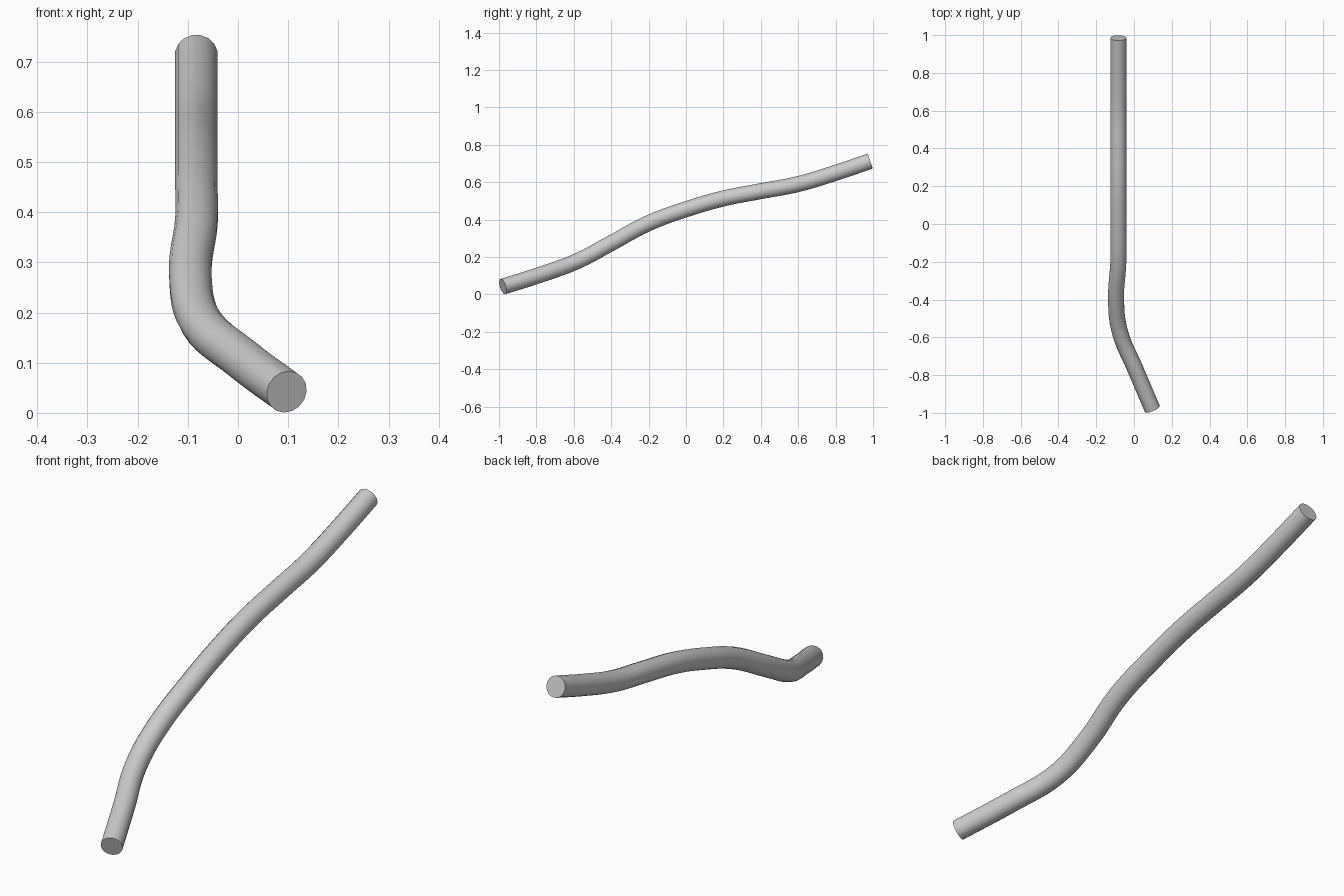
import bpy

if "Cube" in bpy.data.objects:
    bpy.data.objects.remove(bpy.data.objects["Cube"])

# Centreline of the bent rod, front end to back end
path = [
    (0.097, -0.979, 0.042), (0.008, -0.77, 0.108), (-0.075, -0.57, 0.183),
    (-0.095, -0.40, 0.274), (-0.083, -0.20, 0.381), (-0.083, 0.0, 0.455),
    (-0.083, 0.20, 0.513), (-0.083, 0.40, 0.552), (-0.083, 0.60, 0.590),
    (-0.083, 0.80, 0.650), (-0.083, 0.985, 0.713),
]

# Smooth spline with a round profile and flat end caps
curve = bpy.data.curves.new("rod", "CURVE")
curve.dimensions = "3D"
curve.bevel_depth = 0.043
curve.bevel_resolution = 6
curve.use_fill_caps = True
curve.resolution_u = 6
spline = curve.splines.new("BEZIER")
spline.bezier_points.add(len(path) - 1)
for point, co in zip(spline.bezier_points, path):
    point.co = co
    point.handle_left_type = point.handle_right_type = "AUTO"

rod = bpy.data.objects.new("rod", curve)
bpy.context.collection.objects.link(rod)
bpy.context.view_layer.objects.active = rod
rod.select_set(True)

# Turn into a mesh and shade smooth with crisp end rims
bpy.ops.object.convert(target="MESH")
bpy.ops.object.mode_set(mode="EDIT")
bpy.ops.mesh.select_all(action="SELECT")
bpy.ops.mesh.remove_doubles(threshold=0.0005)
bpy.ops.mesh.normals_make_consistent(inside=False)
bpy.ops.object.mode_set(mode="OBJECT")
bpy.ops.object.shade_smooth_by_angle()
